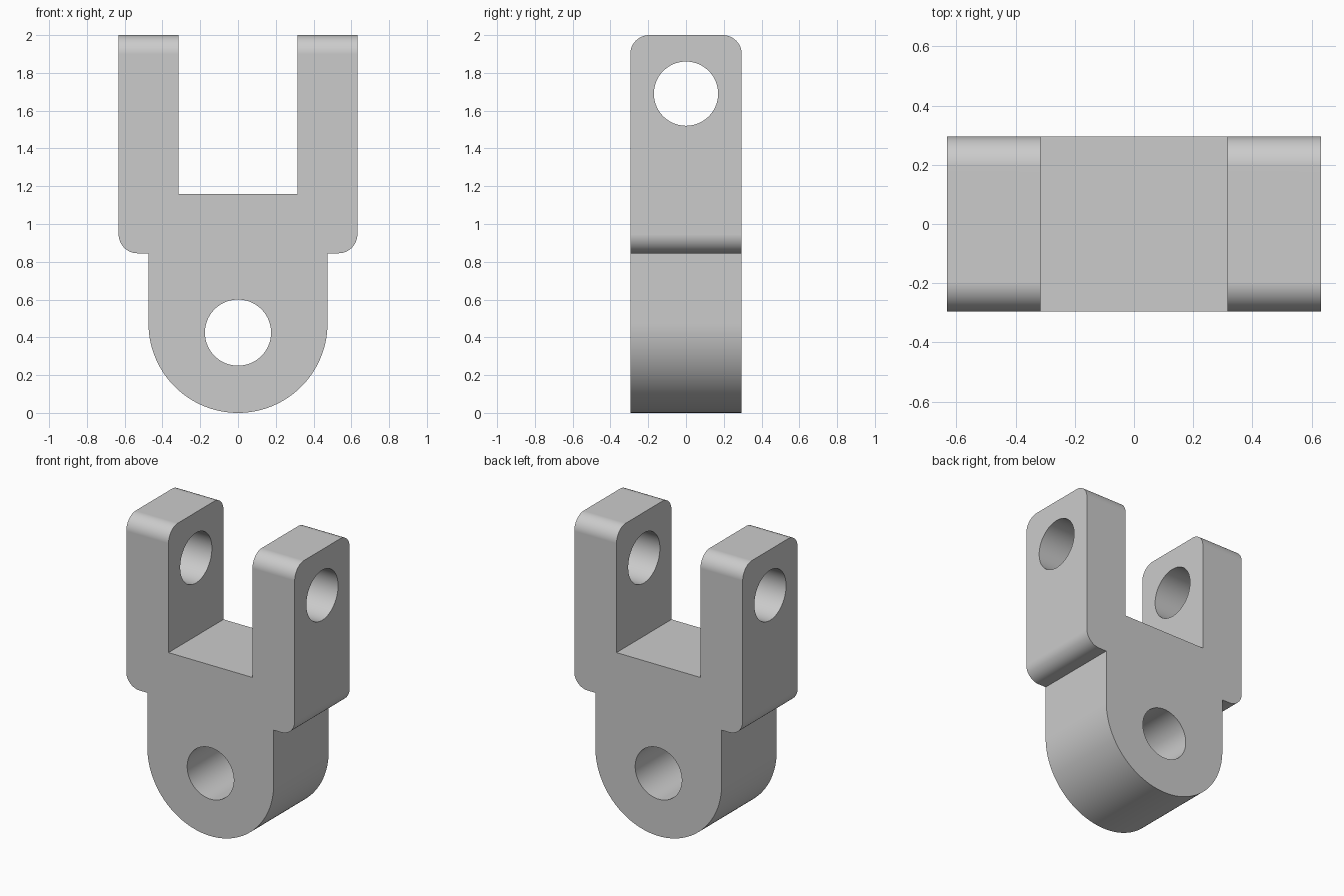
import bpy, bmesh, math
from mathutils import Matrix

cube = bpy.data.objects.get("Cube")
if cube:
    bpy.data.objects.remove(cube, do_unlink=True)

HALF_DEPTH = 0.295
ARM_X, SLOT_X, TANG_X = 0.632, 0.315, 0.474
TOP, SLOT_Z, SHOULDER_Z = 2.0, 1.16, 0.845
FILLET = 0.1

# Plain grey metal
grey = bpy.data.materials.new("grey metal")
grey.use_nodes = True
color = (0.6, 0.6, 0.6, 1)
grey.diffuse_color = color
grey.node_tree.nodes["Principled BSDF"].inputs["Base Color"].default_value = color


def add_object(name, bm):
    bmesh.ops.recalc_face_normals(bm, faces=bm.faces)
    mesh = bpy.data.meshes.new(name)
    bm.to_mesh(mesh)
    bm.free()
    mesh.materials.append(grey)
    obj = bpy.data.objects.new(name, mesh)
    bpy.context.collection.objects.link(obj)
    return obj


def hole_cutter(name, radius, z, axis):
    """Cylinder lying along the named axis."""
    bm = bmesh.new()
    bmesh.ops.create_cone(bm, cap_ends=True, segments=96, radius1=radius,
                          radius2=radius, depth=3)
    turn = Matrix.Rotation(math.pi / 2, 4, "Y" if axis == "X" else "X")
    bmesh.ops.transform(bm, matrix=Matrix.Translation((0, 0, z)) @ turn, verts=bm.verts)
    obj = add_object(name, bm)
    obj.hide_render = True
    return obj


# Fork outline: slot, arms and shoulders, then the rounded tang below
right_half = [(SLOT_X, SLOT_Z), (SLOT_X, TOP), (ARM_X, TOP),
              (ARM_X, SHOULDER_Z), (TANG_X, SHOULDER_Z)]
steps = 64
arc = [(TANG_X * math.cos(math.pi * i / steps),
        TANG_X * (1 - math.sin(math.pi * i / steps))) for i in range(steps + 1)]
outline = right_half + arc + [(-x, z) for x, z in reversed(right_half)]

bm = bmesh.new()
face = bm.faces.new([bm.verts.new((x, -HALF_DEPTH, z)) for x, z in outline])
extruded = bmesh.ops.extrude_face_region(bm, geom=[face])["geom"]
bmesh.ops.translate(bm, vec=(0, 2 * HALF_DEPTH, 0),
                    verts=[v for v in extruded if isinstance(v, bmesh.types.BMVert)])
bmesh.ops.recalc_face_normals(bm, faces=bm.faces)


# Round the arm tops front and back, and the lower outer shoulder corners
def is_rounded(edge):
    a, b = (v.co for v in edge.verts)
    along_x = abs(a.x - b.x) > 0.1
    arm_top = along_x and min(a.z, b.z) > TOP - 0.01
    shoulder = not along_x and all(
        abs(abs(p.x) - ARM_X) < 0.001 and abs(p.z - SHOULDER_Z) < 0.001 for p in (a, b))
    return arm_top or shoulder


bmesh.ops.bevel(bm, geom=[e for e in bm.edges if is_rounded(e)], offset=FILLET,
                offset_type="OFFSET", segments=12, profile=0.5, affect="EDGES")
body = add_object("clevis_body", bm)

# Drill the tang hole and the cross holes through both arms
cutters = [hole_cutter("tang_hole_cutter", 0.175, 0.425, "Y"),
           hole_cutter("arm_hole_cutter", 0.17, 1.69, "X")]
bpy.ops.object.select_all(action="DESELECT")
body.select_set(True)
bpy.context.view_layer.objects.active = body
for cutter in cutters:
    mod = body.modifiers.new(cutter.name, "BOOLEAN")
    mod.operation = "DIFFERENCE"
    mod.solver = "EXACT"
    mod.object = cutter
    bpy.ops.object.modifier_apply(modifier=mod.name)
    bpy.data.objects.remove(cutter, do_unlink=True)

# Smooth curves with crisp edges and clean flat faces
bpy.ops.object.shade_smooth_by_angle(angle=math.radians(30))
weighted = body.modifiers.new("clean_normals", "WEIGHTED_NORMAL")
weighted.keep_sharp = True
